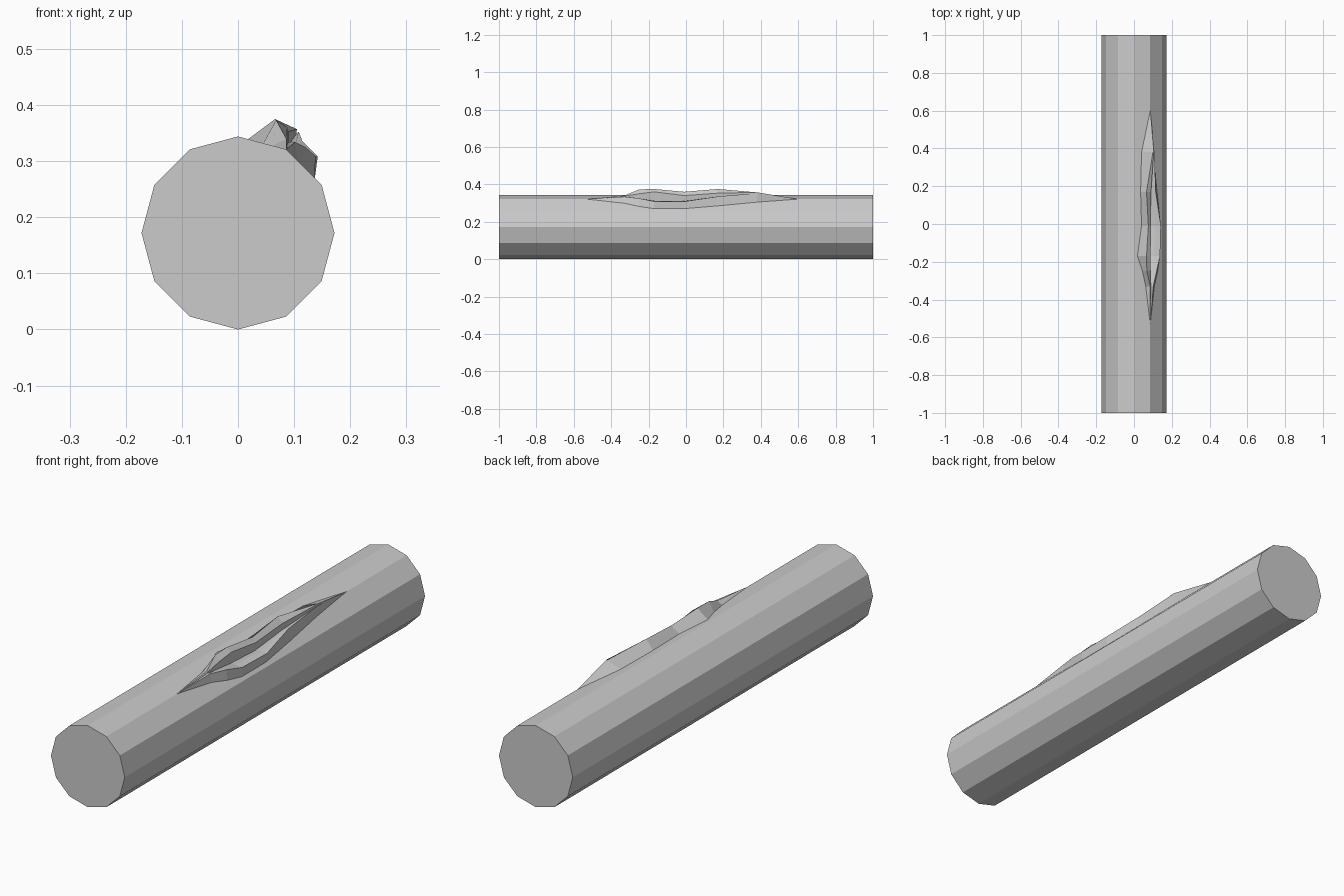
import bpy, bmesh, math

if "Cube" in bpy.data.objects:
    bpy.data.objects.remove(bpy.data.objects["Cube"])

R = 0.172
SIDES = 12


def corner(i):
    # corner 0 is the top, counting clockwise seen from the front
    a = math.radians(90 - 360 * i / SIDES)
    return (R * math.cos(a), R + R * math.sin(a))


def on_face(x, i):
    # point with the given x lying on the flat face between corners i and i+1
    (x0, z0), (x1, z1) = corner(i), corner(i + 1)
    return (x, z0 + (z1 - z0) * (x - x0) / (x1 - x0))


# Split stations: y, left base x, left crest, left inner rim, floor,
# right inner rim, right crest, right base x
split = [
    (-0.33, .062, (.086, .340), (.089, .337), (.090, .333), (.094, .335), (.102, .334), .108),
    (-0.25, .045, (.068, .373), (.087, .350), (.084, .320), (.102, .324), (.120, .325), .125),
    (-0.17, .018, (.066, .375), (.088, .360), (.082, .310), (.108, .312), (.138, .309), .137),
    (-0.01, .040, (.076, .360), (.090, .340), (.086, .305), (.112, .310), (.142, .308), .137),
    (0.17, .035, (.066, .375), (.090, .353), (.085, .322), (.102, .330), (.115, .335), .122),
    (0.38, .040, (.100, .357), (.105, .357), (.104, .349), (.106, .351), (.108, .353), .102),
]

# Twelve-sided log with the cross-section opened up around the split
rest = [corner(i) for i in range(2, SIDES + 1)]
closed = [corner(1)] * 7
rings = [(-1.0, closed), (-0.53, closed)]
for y, lb, lc, li, fl, ri, rc, rb in split:
    rings.append((y, [on_face(lb, 0), lc, li, fl, ri, rc, on_face(rb, 1)]))
rings += [(0.6, closed), (1.0, closed)]

bm = bmesh.new()
loops = []
for y, opening in rings:
    seen, loop = {}, []
    for x, z in opening + rest:
        key = (round(x, 5), round(z, 5))
        if key not in seen:
            seen[key] = bm.verts.new((x, y, z))
        loop.append(seen[key])
    loops.append(loop)


def add_face(verts):
    unique = list(dict.fromkeys(verts))
    if len(unique) > 2:
        bm.faces.new(unique)


for a, b in zip(loops, loops[1:]):
    n = len(a)
    for i in range(n):
        j = (i + 1) % n
        add_face([a[i], a[j], b[j], b[i]])

# End caps
add_face(loops[0])
add_face(loops[-1])
bmesh.ops.recalc_face_normals(bm, faces=bm.faces)

mesh = bpy.data.meshes.new("split_log")
bm.to_mesh(mesh)
bm.free()
log = bpy.data.objects.new("split_log", mesh)
bpy.context.collection.objects.link(log)
